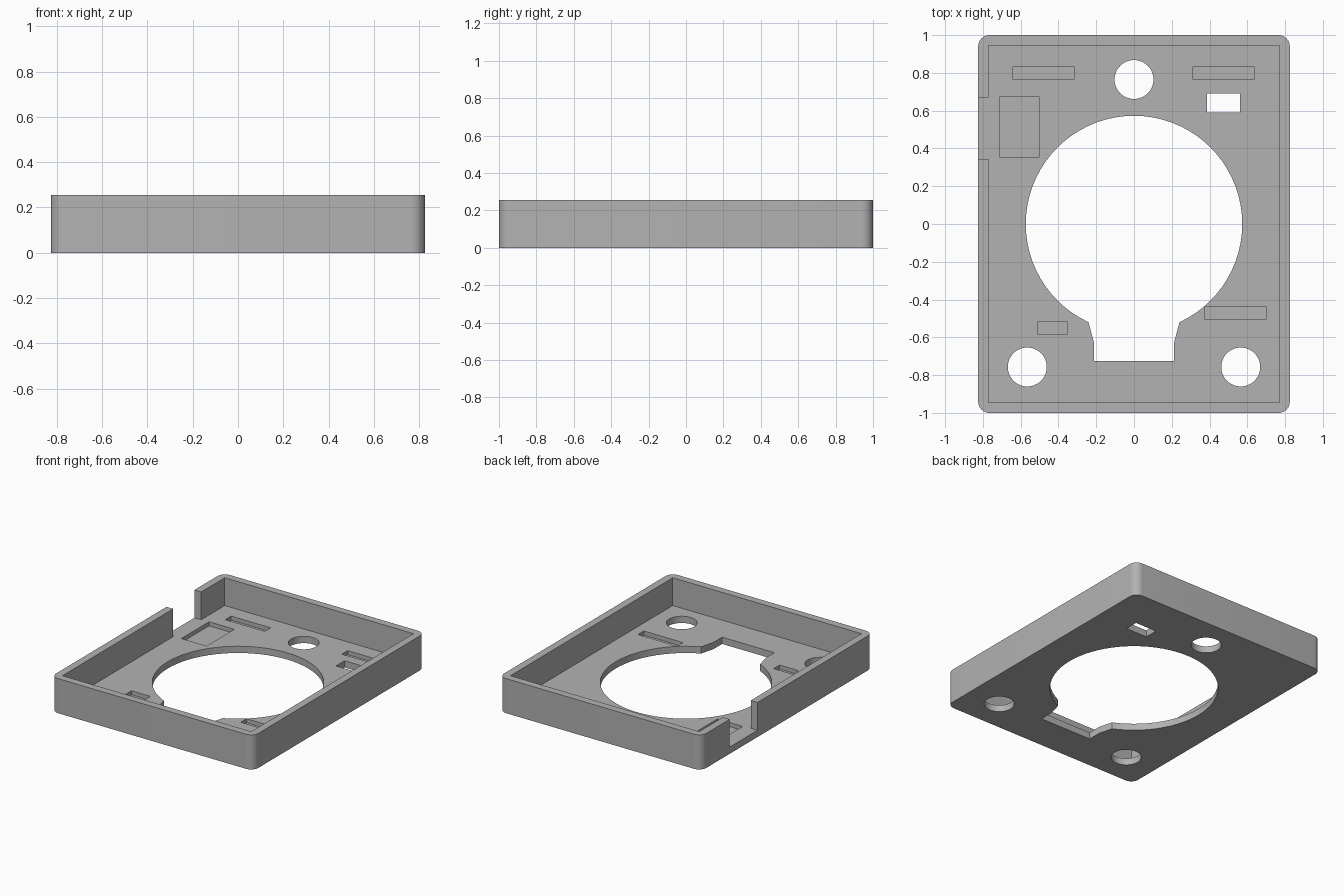
import bpy, bmesh, math

if "Cube" in bpy.data.objects:
    bpy.data.objects.remove(bpy.data.objects["Cube"], do_unlink=True)

HX, HY, H = 0.825, 1.0, 0.255      # half sizes and height of the tray
IX, IY = 0.77, 0.945               # inner half sizes
FLOOR, POCKET = 0.05, 0.02         # floor top, pocket bottom
CORNER = 0.06

grey = bpy.data.materials.new("plain grey")
grey.use_nodes = True
colour = (0.45, 0.45, 0.45, 1)
grey.diffuse_color = colour
grey.node_tree.nodes["Principled BSDF"].inputs["Base Color"].default_value = colour


def prism(name, outline, z0, z1):
    """Extrude a flat outline between two heights."""
    bm = bmesh.new()
    face = bm.faces.new([bm.verts.new((x, y, z0)) for x, y in outline])
    top = bmesh.ops.extrude_face_region(bm, geom=[face])["geom"]
    bmesh.ops.translate(bm, vec=(0, 0, z1 - z0),
                        verts=[v for v in top if isinstance(v, bmesh.types.BMVert)])
    bmesh.ops.recalc_face_normals(bm, faces=bm.faces)
    mesh = bpy.data.meshes.new(name)
    bm.to_mesh(mesh)
    bm.free()
    mesh.materials.append(grey)
    obj = bpy.data.objects.new(name, mesh)
    bpy.context.collection.objects.link(obj)
    return obj


def arc(cx, cy, r, start, end, steps):
    angles = [math.radians(start + (end - start) * i / steps) for i in range(steps + 1)]
    return [(cx + r * math.cos(a), cy + r * math.sin(a)) for a in angles]


def circle(cx, cy, r, n):
    return arc(cx, cy, r, 0, 360, n)[:-1]


def rect(x0, x1, y0, y1):
    return [(x0, y0), (x1, y0), (x1, y1), (x0, y1)]


# Solid body with rounded vertical corners
outline = []
for i, (sx, sy) in enumerate([(1, 1), (-1, 1), (-1, -1), (1, -1)]):
    outline += arc(sx * (HX - CORNER), sy * (HY - CORNER), CORNER, 90 * i, 90 * i + 90, 10)
tray = prism("tray", outline, 0, H)

# Cavity with the side notch in its outline
cavity = [(IX, -IY), (IX, IY), (-IX, IY), (-IX, 0.67), (-1, 0.67),
          (-1, 0.345), (-IX, 0.345), (-IX, -IY)]
cutters = [prism("cavity_cutter", cavity, FLOOR, 1)]

# Large round opening and its tapered keyway
cutters.append(prism("opening_cutter", circle(0, 0, 0.573, 72), -1, 0.15))
keyway = [(-0.213, -0.725), (0.213, -0.725), (0.213, -0.625), (0.242, -0.515),
          (0.2, -0.3), (-0.2, -0.3), (-0.242, -0.515), (-0.213, -0.625)]
cutters.append(prism("keyway_cutter", keyway, -0.9, 0.16))

# Screw holes
for x, y in [(0, 0.765), (-0.565, -0.757), (0.565, -0.757)]:
    cutters.append(prism("screw_hole_cutter", circle(x, y, 0.103, 48), -1, 0.15))

# Through window
cutters.append(prism("window_cutter", rect(0.386, 0.561, 0.59, 0.69), -1, 0.15))

# Shallow pockets in the floor
for r in [(-0.64, -0.317, 0.765, 0.833), (0.312, 0.635, 0.765, 0.833),
          (-0.709, -0.503, 0.352, 0.675), (0.376, 0.698, -0.505, -0.437),
          (-0.508, -0.354, -0.585, -0.516)]:
    cutters.append(prism("pocket_cutter", rect(*r), POCKET, 0.15))

bpy.context.view_layer.objects.active = tray
tray.select_set(True)
for cutter in cutters:
    mod = tray.modifiers.new("cut", 'BOOLEAN')
    mod.operation, mod.solver, mod.object = 'DIFFERENCE', 'EXACT', cutter
    bpy.ops.object.modifier_apply(modifier=mod.name)
    bpy.data.objects.remove(cutter, do_unlink=True)

bpy.ops.object.shade_smooth_by_angle(angle=math.radians(30))
